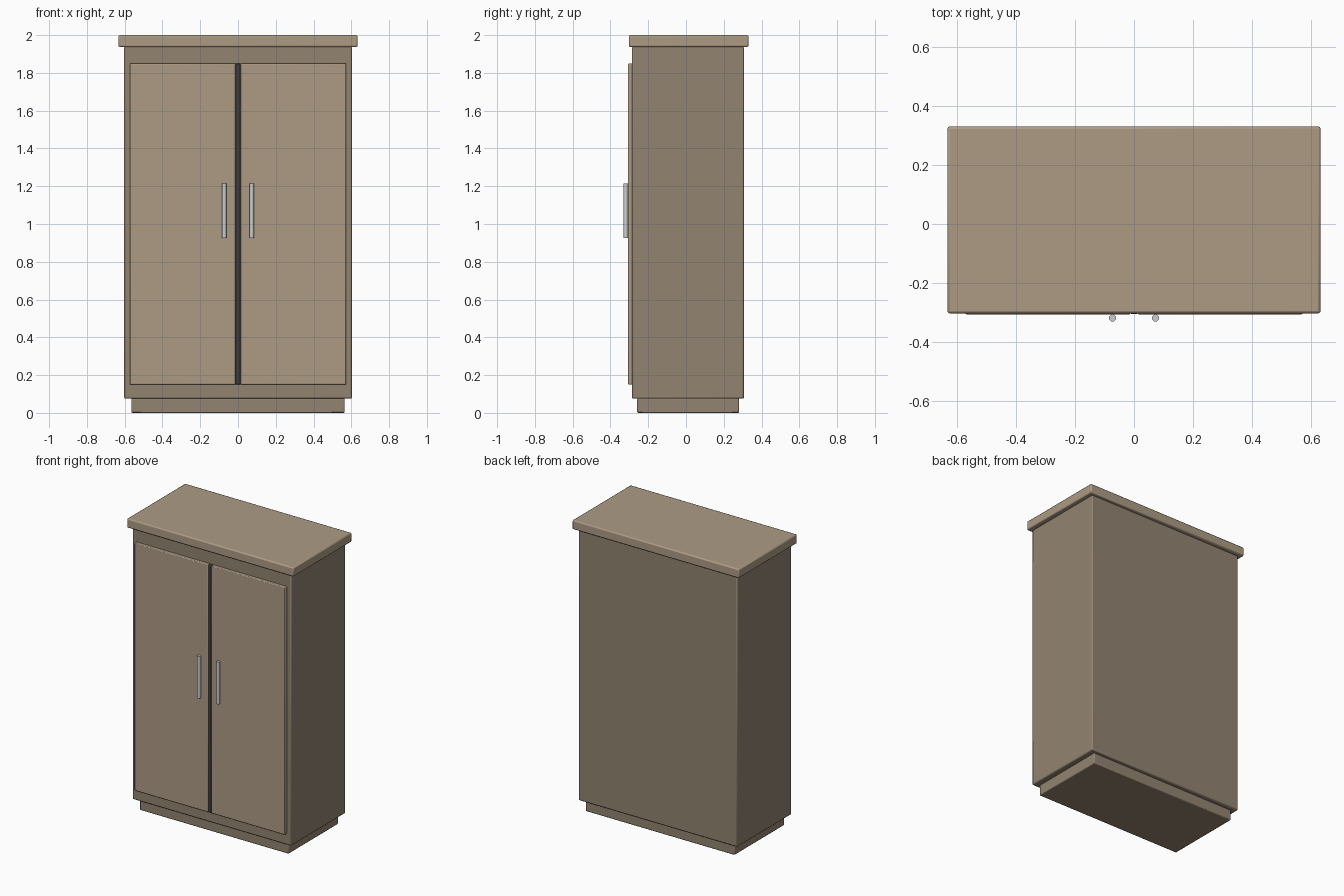
import bpy, math

if "Cube" in bpy.data.objects:
    bpy.data.objects.remove(bpy.data.objects["Cube"])


def material(name, color):
    m = bpy.data.materials.new(name)
    m.diffuse_color = (*color, 1)
    m.use_nodes = True
    m.node_tree.nodes["Principled BSDF"].inputs["Base Color"].default_value = m.diffuse_color
    return m


light_wood = material("light_wood", (0.42, 0.33, 0.235))
dark_wood = material("dark_wood", (0.29, 0.23, 0.165))
metal = material("metal", (0.58, 0.61, 0.63))
shadow = material("dark_gap", (0.05, 0.05, 0.05))


def box(name, x, y, z, mat, bevel):
    """Rounded box from (min, max) ranges on each axis."""
    ranges = (x, y, z)
    bpy.ops.mesh.primitive_cube_add(size=1, location=[(a + b) / 2 for a, b in ranges])
    ob = bpy.context.object
    ob.name = name
    ob.scale = [b - a for a, b in ranges]
    bpy.ops.object.transform_apply(location=False, rotation=False, scale=True)
    ob.data.materials.append(mat)
    mod = ob.modifiers.new("rounded_edges", 'BEVEL')
    mod.width = bevel
    mod.segments = 2
    bpy.ops.object.shade_smooth_by_angle(angle=math.radians(30))
    return ob


# Carcass
box("plinth", (-0.565, 0.565), (-0.259, 0.281), (0, 0.077), dark_wood, 0.006)
box("cabinet_body", (-0.603, 0.603), (-0.286, 0.307), (0.075, 1.94), dark_wood, 0.008)
box("top_board", (-0.633, 0.633), (-0.303, 0.331), (1.937, 2.0), light_wood, 0.008)

# Strip between the doors
box("centre_strip", (-0.012, 0.012), (-0.306, -0.28), (0.15, 1.85), shadow, 0.004)

# Doors and bar handles, one per side
for side, s in (("left", -1), ("right", 1)):
    box(side + "_door", sorted((s * 0.012, s * 0.572)), (-0.307, -0.28),
        (0.15, 1.85), light_wood, 0.005)
    bpy.ops.mesh.primitive_cylinder_add(vertices=16, radius=0.012, depth=0.29,
                                        location=(s * 0.073, -0.319, 1.07))
    handle = bpy.context.object
    handle.name = side + "_handle"
    handle.data.materials.append(metal)
    bpy.ops.object.shade_smooth_by_angle(angle=math.radians(30))
